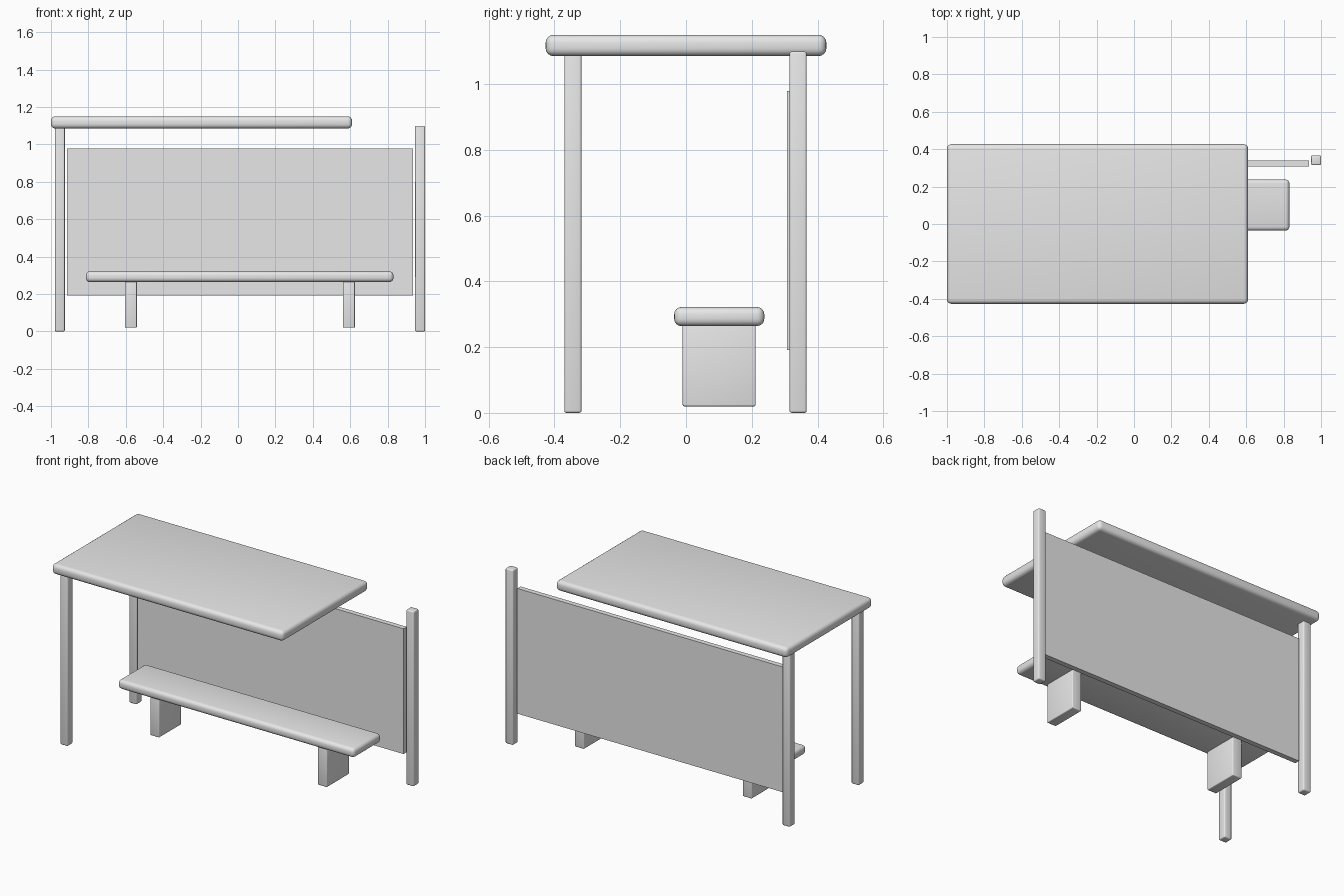
import bpy

if "Cube" in bpy.data.objects:
    bpy.data.objects.remove(bpy.data.objects["Cube"])

grey = bpy.data.materials.new("light grey")
grey.diffuse_color = (0.8, 0.8, 0.8, 1)
grey.use_nodes = True
grey.node_tree.nodes["Principled BSDF"].inputs["Base Color"].default_value = grey.diffuse_color


def box(name, x, y, z, bevel=0.0, segments=3):
    """Rounded box spanning the given (low, high) ranges."""
    bpy.ops.mesh.primitive_cube_add(
        size=1, location=[sum(r) / 2 for r in (x, y, z)])
    ob = bpy.context.object
    ob.name = name
    ob.scale = [r[1] - r[0] for r in (x, y, z)]
    bpy.ops.object.transform_apply(location=False, rotation=False, scale=True)
    ob.data.materials.append(grey)
    if bevel:
        mod = ob.modifiers.new("rounded edges", 'BEVEL')
        mod.width = bevel
        mod.segments = segments
        bpy.ops.object.modifier_apply(modifier=mod.name)
        bpy.ops.object.shade_smooth_by_angle()
    return ob


# Roof slab
box("roof", (-1.0, 0.61), (-0.427, 0.427), (1.085, 1.15), 0.024, 4)

# Three square posts: two under the roof, one free at the back right
left, right = (-0.978, -0.926), (0.947, 1.0)
front, back = (-0.37, -0.318), (0.315, 0.367)
for name, x, y in (("front_left_post", left, front),
                   ("back_left_post", left, back),
                   ("back_right_post", right, back)):
    box(name, x, y, (0, 1.099), 0.007)

# Back wall panel
box("back_panel", (-0.915, 0.936), (0.307, 0.339), (0.192, 0.979))

# Bench seat and its two slab legs
box("bench_seat", (-0.813, 0.831), (-0.036, 0.238), (0.264, 0.322), 0.022, 4)
for name, cx in (("bench_left_leg", -0.573), ("bench_right_leg", 0.593)):
    box(name, (cx - 0.032, cx + 0.032), (-0.01, 0.212), (0.02, 0.275), 0.005)
